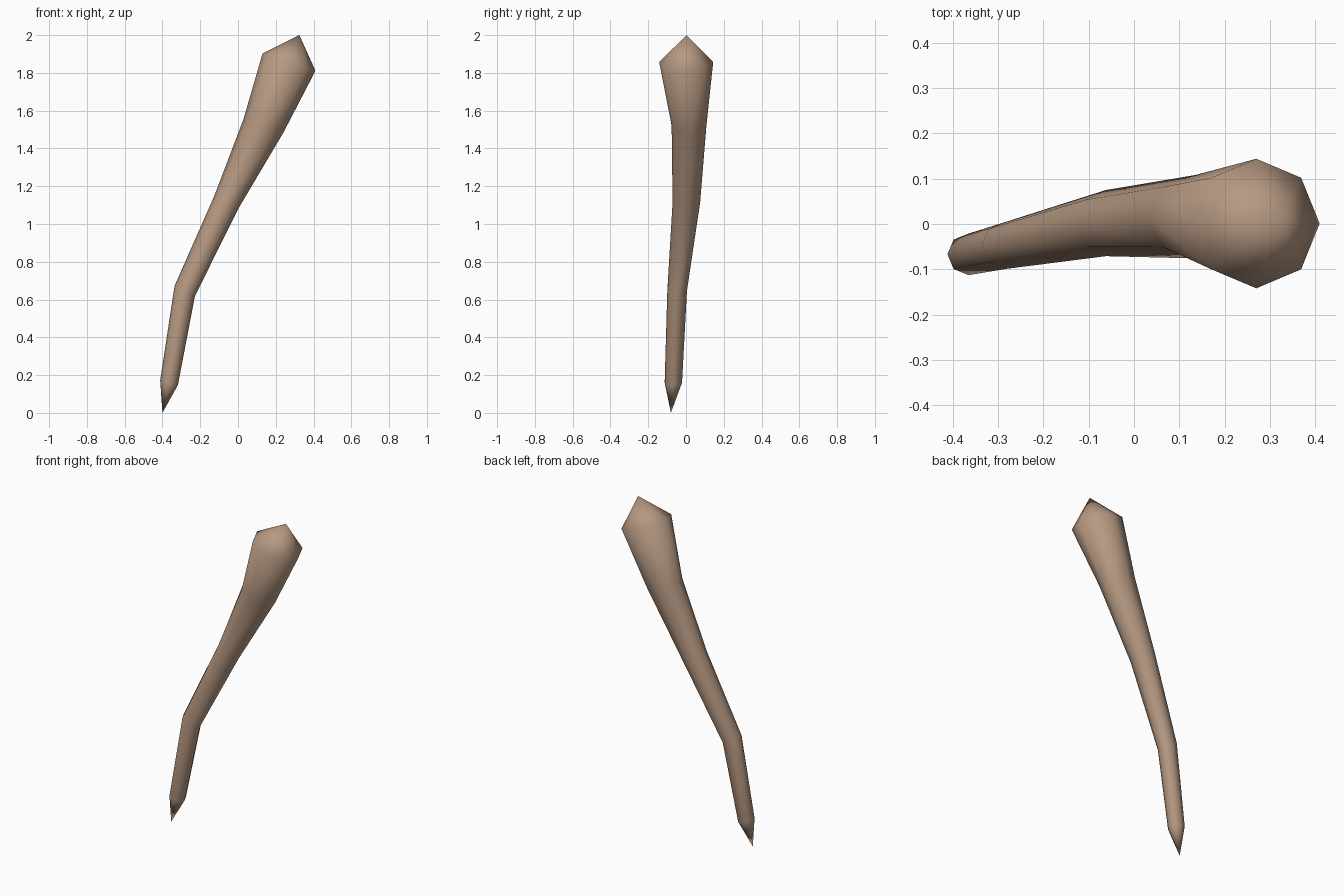
import bpy
import bmesh
from math import cos, sin, tau

cube = bpy.data.objects.get("Cube")
if cube:
    bpy.data.objects.remove(cube, do_unlink=True)

SIDES = 8

# Rings from bottom to top: centre, half width in x, half width in y, drop towards +x
rings = [
    ((-0.365, -0.067, 0.16), 0.047, 0.046, 0.012),
    ((-0.282, -0.047, 0.645), 0.054, 0.052, 0.027),
    ((-0.062, 0.002, 1.115), 0.063, 0.073, 0.035),
    ((0.135, 0.016, 1.52), 0.106, 0.092, 0.035),
    ((0.27, 0.001, 1.857), 0.14, 0.143, 0.046),
]
bottom_tip = (-0.40, -0.08, 0.0)
top_tip = (0.325, 0.003, 2.0)

# Tan skin-like wood
tan = bpy.data.materials.new("tan wood")
tan.use_nodes = True
color = (0.47, 0.32, 0.225, 1.0)
tan.diffuse_color = color
tan.node_tree.nodes["Principled BSDF"].inputs["Base Color"].default_value = color

# Bent tapering club
bm = bmesh.new()
loops = []
for (cx, cy, cz), rx, ry, drop in rings:
    angles = [tau * i / SIDES for i in range(SIDES)]
    loops.append([bm.verts.new((cx + rx * cos(a), cy + ry * sin(a), cz - drop * cos(a)))
                  for a in angles])
low, high = bm.verts.new(bottom_tip), bm.verts.new(top_tip)
for i in range(SIDES):
    j = (i + 1) % SIDES
    for a, b in zip(loops, loops[1:]):
        bm.faces.new((a[i], a[j], b[j], b[i]))
    bm.faces.new((low, loops[0][j], loops[0][i]))
    bm.faces.new((high, loops[-1][i], loops[-1][j]))
bmesh.ops.recalc_face_normals(bm, faces=bm.faces)
for face in bm.faces:
    face.smooth = True

mesh = bpy.data.meshes.new("bent_club")
bm.to_mesh(mesh)
bm.free()
mesh.materials.append(tan)
club = bpy.data.objects.new("bent_club", mesh)
bpy.context.collection.objects.link(club)
